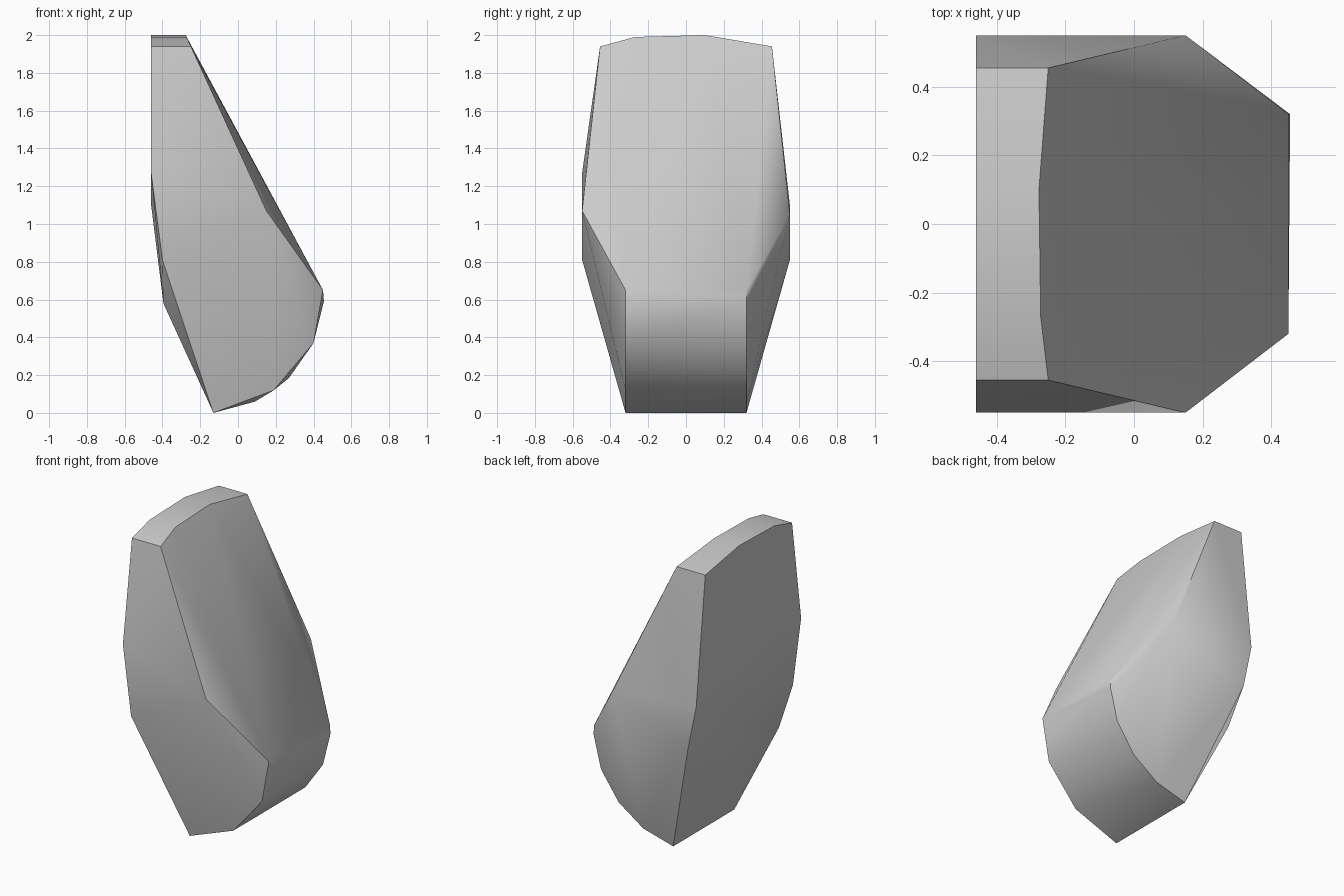
import bpy, bmesh, math

cube = bpy.data.objects.get("Cube")
if cube:
    bpy.data.objects.remove(cube, do_unlink=True)

grey = bpy.data.materials.new("stone_grey")
grey.use_nodes = True
colour = (0.6, 0.6, 0.6, 1)
grey.diffuse_color = colour
grey.node_tree.nodes["Principled BSDF"].inputs["Base Color"].default_value = colour

points = []

# Upright back plane and the narrow crest, both ending at the slope
for y, z, x in [(-.455, 1.94, -.25), (-.27, 1.99, -.272),
                (.1, 2, -.277), (.455, 1.94, -.25)]:
    points += [(-.46, y, z), (x, y, z)]

# Widest band, slightly different on each side
for side, back_z, slope_z in [(-1, 1.27, 1.07), (1, 1.1, 1.05)]:
    y = side * .55
    points += [(-.46, y, back_z), (-.40, y, .81), (.15, y, slope_z),
               (-.395, side * .41, .58)]

# Rounded nose running down to the foot edge
near_nose = [(.45, .65), (.40, .37), (.19, .12), (-.13, 0)]
far_nose = [(.45, .65), (.455, .59), (.40, .37), (.27, .185), (.09, .06), (-.13, 0)]
points += [(x, -.32, z) for x, z in near_nose]
points += [(x, .32, z) for x, z in far_nose]

# Rock shell
bm = bmesh.new()
for p in points:
    bm.verts.new(p)
hull = bmesh.ops.convex_hull(bm, input=bm.verts[:])
loose = [v for v in bm.verts if not v.link_faces]
bmesh.ops.delete(bm, geom=loose, context='VERTS')
bmesh.ops.recalc_face_normals(bm, faces=bm.faces[:])
mesh = bpy.data.meshes.new("rock")
bm.to_mesh(mesh)
bm.free()
mesh.materials.append(grey)
rock = bpy.data.objects.new("rock", mesh)
bpy.context.collection.objects.link(rock)

# Soft shading across shallow edges
bpy.ops.object.select_all(action='DESELECT')
rock.select_set(True)
bpy.context.view_layer.objects.active = rock
bpy.ops.object.shade_smooth_by_angle(angle=math.radians(42))
